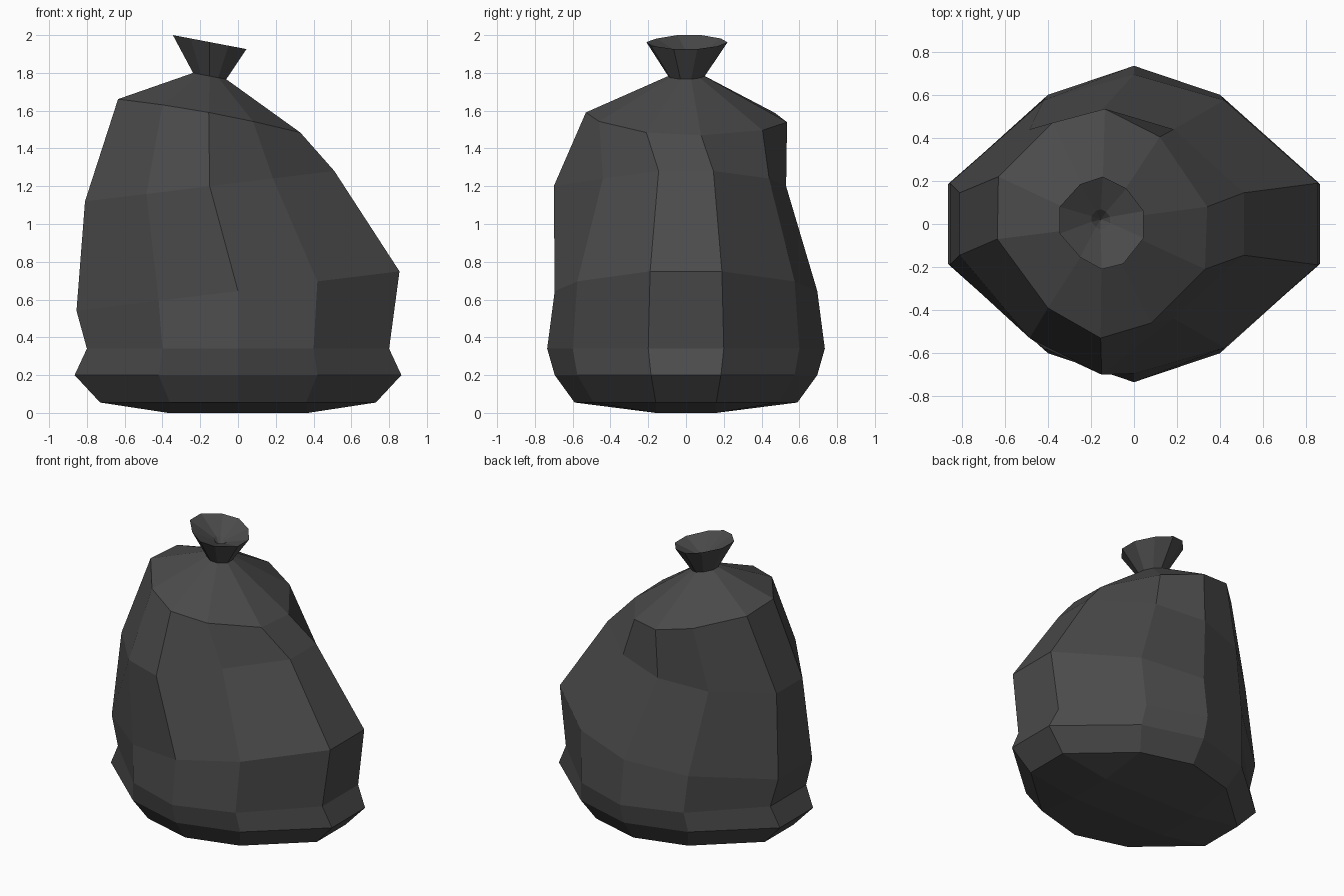
import bpy, bmesh

if "Cube" in bpy.data.objects:
    bpy.data.objects.remove(bpy.data.objects["Cube"])

mat = bpy.data.materials.new("dark_plastic")
mat.diffuse_color = (0.07, 0.07, 0.07, 1)
mat.use_nodes = True
mat.node_tree.nodes["Principled BSDF"].inputs["Base Color"].default_value = mat.diffuse_color


def sym_ring(x1, y1, x2, y2, y3, z, slope=0.0, cx=0.0):
    """Ten-sided ring mirrored in x and y, tilted along x."""
    q = [(x1, -y1), (x1, y1), (x2, y2), (0, y3), (-x2, y2),
         (-x1, y1), (-x1, -y1), (-x2, -y2), (0, -y3), (x2, -y2)]
    return [(x + cx, y, z + slope * x) for x, y in q]


def loft(bm, rings):
    loops = [[bm.verts.new(p) for p in r] for r in rings]
    for a, b in zip(loops, loops[1:]):
        n = len(a)
        for i in range(n):
            j = (i + 1) % n
            bm.faces.new((a[i], a[j], b[j], b[i]))
    return loops


def finish(bm, name, recalc=True):
    if recalc:
        bmesh.ops.recalc_face_normals(bm, faces=bm.faces)
    me = bpy.data.meshes.new(name)
    bm.to_mesh(me)
    bm.free()
    me.materials.append(mat)
    ob = bpy.data.objects.new(name, me)
    bpy.context.collection.objects.link(ob)
    return ob


# Sagging waist ring: symmetric, then pushed in at the back and right
waist = sym_ring(0.66, 0.145, 0.335, 0.44, 0.53, 1.2, 0.122, -0.15)
waist[7] = (waist[7][0], -0.53, waist[7][2])
waist[8] = (waist[8][0], -0.70, waist[8][2])

# Twisted, tilted shoulder ring
shoulder_xy = [(.33, -.21), (.34, .08), (.12, .405), (-.135, .535), (-.38, .47),
               (-.63, .22), (-.635, -.07), (-.4, -.39), (-.155, -.53), (.08, -.46)]
shoulder = [(x, y, 1.565 - .19 * (x + .145) - .045 * y) for x, y in shoulder_xy]

# Gathered top: one outline scaled for the neck, rim and funnel
CX = -0.15
rim_xy = [(.195, -.065), (.195, .06), (.115, .165), (.005, .22), (-.1, .185),
          (-.195, .08), (-.195, -.045), (-.1, -.155), (0, -.21), (.1, -.185)]


def top_ring(s, z, dx=0.0, dy=0.0):
    return [(CX + dx + x * s, dy + y * s, z - .19 * x * s) for x, y in rim_xy]


neck = top_ring(0.45, 1.783)

# Bag body
bm = bmesh.new()
loops = loft(bm, [
    sym_ring(.73, .16, .36, .49, .59, .055),
    sym_ring(.865, .185, .42, .575, .695, .2),
    sym_ring(.8, .2, .4, .6, .735, .34),
    sym_ring(.855, .19, .42, .575, .695, .645, .122),
    waist, shoulder, neck])

# Shallow bulging underside
r = loops[0]
a = [bm.verts.new((x, -.16, 0)) for x in (.37, 0, -.37)]
b = [bm.verts.new((x, .16, 0)) for x in (.37, 0, -.37)]
for f in [(r[0], r[1], b[0], a[0]), (r[1], r[2], b[0]), (r[2], r[3], b[1], b[0]),
          (r[3], r[4], b[2], b[1]), (r[4], r[5], b[2]), (r[5], r[6], a[2], b[2]),
          (r[6], r[7], a[2]), (r[7], r[8], a[1], a[2]), (r[8], r[9], a[0], a[1]),
          (r[9], r[0], a[0]), (a[0], b[0], b[1], a[1]), (a[1], b[1], b[2], a[2])]:
    bm.faces.new(f)
finish(bm, "bag_body")

# Flared tied top with funnel inside
bm = bmesh.new()
loops = loft(bm, [neck, top_ring(1.0, 1.963), top_ring(0.22, 1.885, -.005, .02)])
pit = bm.verts.new((CX - .005, .02, 1.83))
last = loops[-1]
for i in range(10):
    bm.faces.new((last[i], last[(i + 1) % 10], pit))
finish(bm, "bag_tied_top", recalc=False)
